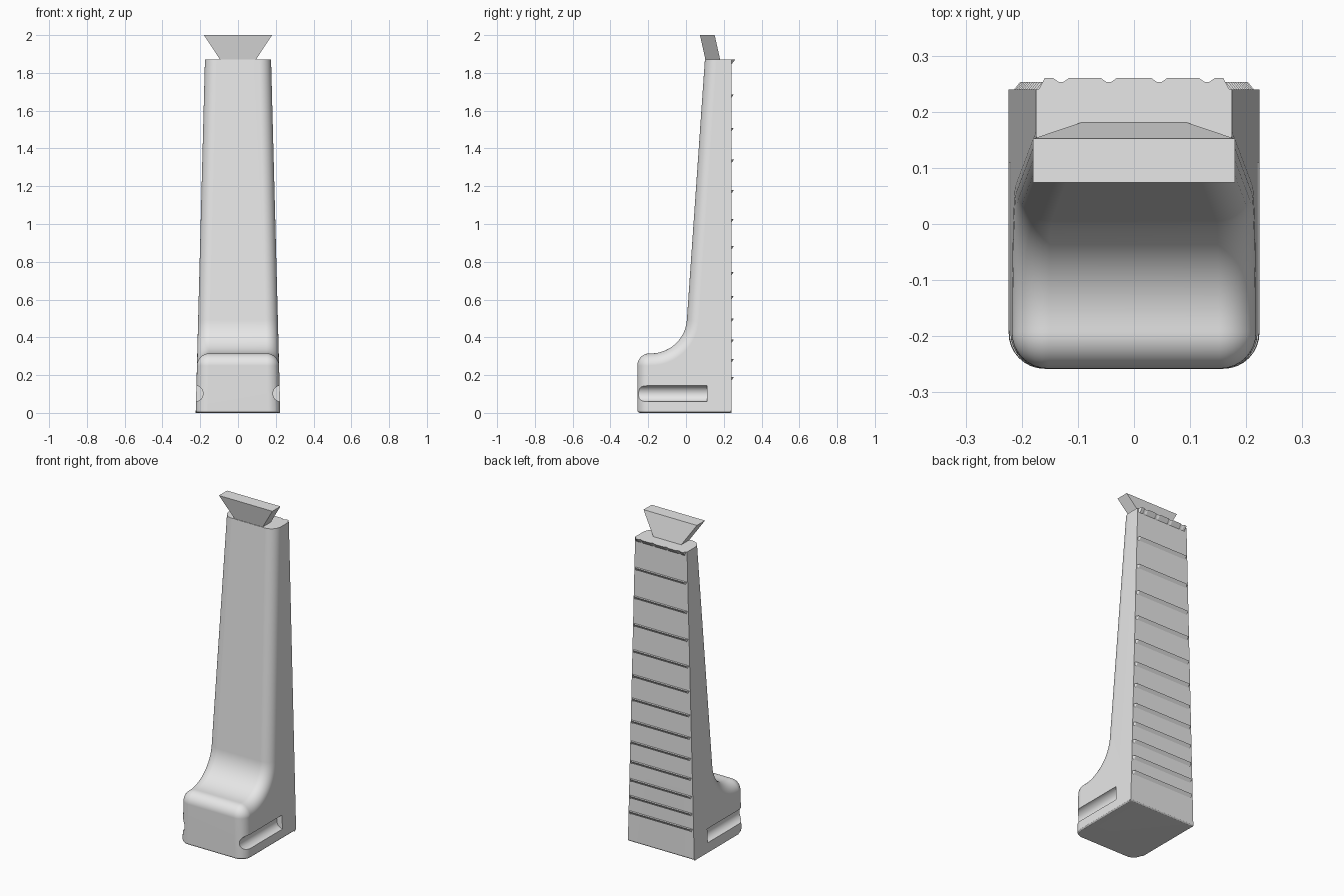
import bpy, bmesh
from math import sin, cos, pi
from mathutils import Vector

if "Cube" in bpy.data.objects:
    bpy.data.objects.remove(bpy.data.objects["Cube"])

grey = bpy.data.materials.new("light grey")
grey.use_nodes = True
grey.diffuse_color = (0.8, 0.8, 0.8, 1)
grey.node_tree.nodes["Principled BSDF"].inputs["Base Color"].default_value = (0.8, 0.8, 0.8, 1)

BACK, TOP, EDGE = 0.24, 1.87, 0.064


def half_width(z):
    return 0.224 - 0.049 * z / TOP


def make(name, bm):
    bmesh.ops.recalc_face_normals(bm, faces=bm.faces)
    mesh = bpy.data.meshes.new(name)
    bm.to_mesh(mesh)
    bm.free()
    mesh.materials.append(grey)
    ob = bpy.data.objects.new(name, mesh)
    bpy.context.collection.objects.link(ob)
    return ob


def arc(cy, cz, r, a0, a1, n):
    return [Vector((cy + r * cos(a0 + (a1 - a0) * i / n),
                    cz + r * sin(a0 + (a1 - a0) * i / n))) for i in range(n + 1)]


# Front silhouette: sloping wall, concave sweep, rounded nose
chain = [Vector((0.10, TOP))]
chain += arc(-0.185, 0.505, 0.19, -0.06, -pi / 2, 16)
chain += arc(-0.193, 0.25, 0.065, pi / 2, pi, 10)
chain.append(Vector((-0.258, 0)))


def inset_chain(d):
    out = []
    for i, p in enumerate(chain):
        if i in (0, len(chain) - 1):
            out.append(p + Vector((d, 0)))
        else:
            t = ((p - chain[i - 1]).normalized() + (chain[i + 1] - p).normalized()).normalized()
            out.append(p + Vector((-t.y, t.x)) * d)
    return out


# Body: the silhouette swept across, drawn in at both sides to round the front edges
bm = bmesh.new()
steps = 8
angles = [pi / 2 * i / steps for i in range(steps + 1)]
stations = [(-1, a) for a in reversed(angles)] + [(1, a) for a in angles]
loops = []
for side, a in stations:
    pts = inset_chain(EDGE * (1 - cos(a)))
    pts += [Vector((BACK, 0)), Vector((BACK, TOP))]
    loops.append([bm.verts.new((side * (half_width(p.y) - EDGE * (1 - sin(a))), p.x, p.y))
                  for p in pts])
for la, lb in zip(loops, loops[1:]):
    for i in range(len(la)):
        j = (i + 1) % len(la)
        bm.faces.new((la[i], la[j], lb[j], lb[i]))
bm.faces.new(loops[0])
bm.faces.new(loops[-1])

# Merge the flat base, top and back, then soften the base rim
for test in (lambda v: v.co.z < 1e-5, lambda v: v.co.z > TOP - 1e-5, lambda v: v.co.y > BACK - 1e-5):
    flat = [f for f in bm.faces if all(test(v) for v in f.verts)]
    bmesh.ops.dissolve_faces(bm, faces=flat, use_verts=False)
rim = [e for e in bm.edges if all(v.co.z < 1e-5 for v in e.verts)]
bmesh.ops.bevel(bm, geom=rim, offset=0.014, segments=3, profile=0.5, affect='EDGES')
body = make("body", bm)

# Round side grooves, open through the front corners
for side in (-1, 1):
    bm = bmesh.new()
    bmesh.ops.create_cone(bm, cap_ends=True, segments=32, radius1=0.043, radius2=0.043, depth=0.42)
    for v in bm.verts:
        x, y, z = v.co
        v.co = (side * 0.228 + x, z - 0.10, y + 0.102)
    cutter = make("groove_cutter", bm)
    cutter.hide_render = True
    mod = body.modifiers.new("groove", 'BOOLEAN')
    mod.operation = 'DIFFERENCE'
    mod.solver = 'EXACT'
    mod.object = cutter
    bpy.context.view_layer.objects.active = body
    bpy.ops.object.modifier_apply(modifier=mod.name)
    bpy.data.objects.remove(cutter)

bpy.ops.object.select_all(action='DESELECT')
body.select_set(True)
bpy.context.view_layer.objects.active = body
bpy.ops.object.shade_smooth_by_angle(angle=0.5)
weighted = body.modifiers.new("weighted_normals", 'WEIGHTED_NORMAL')
weighted.keep_sharp = True


# Back ridges: flat on top, sloping underneath, with tapered ends
def add_ridge(bm, z, depth, drop, notches=()):
    w = half_width(z) - 0.004
    tips = [(-w, 0), (-w + 0.012, depth)]
    for n in notches:
        tips += [(n - 0.014, depth), (n - 0.004, depth - 0.007),
                 (n + 0.004, depth - 0.007), (n + 0.014, depth)]
    tips += [(w - 0.012, depth), (w, 0)]
    upper = [bm.verts.new((x, BACK - 0.002 + d, z)) for x, d in tips]
    lower = [bm.verts.new((x, BACK - 0.002, z - drop)) for x, d in tips]
    bm.faces.new(upper)
    bm.faces.new((upper[0], upper[-1], *reversed(lower)))
    for i in range(len(tips) - 1):
        bm.faces.new((upper[i], upper[i + 1], lower[i + 1], lower[i]))


bm = bmesh.new()
for i in range(12):
    add_ridge(bm, 0.19 + 0.0909 * i + 0.0041 * i * i, 0.015, 0.022)
add_ridge(bm, TOP, 0.022, 0.028, (-0.13, -0.045, 0.045, 0.13))
make("back_ridges", bm)

# Flared, forward-leaning tab on top
bm = bmesh.new()
rings = []
for z, w, y0 in ((TOP - 0.01, 0.088, 0.105), (2.0, 0.18, 0.074)):
    rings.append([bm.verts.new((x, y, z)) for x, y in
                  ((-w, y0), (w, y0), (w, y0 + 0.078), (-w, y0 + 0.078))])
lo, hi = rings
bm.faces.new(lo)
bm.faces.new(hi)
for i in range(4):
    j = (i + 1) % 4
    bm.faces.new((lo[i], lo[j], hi[j], hi[i]))
make("top_tab", bm)
